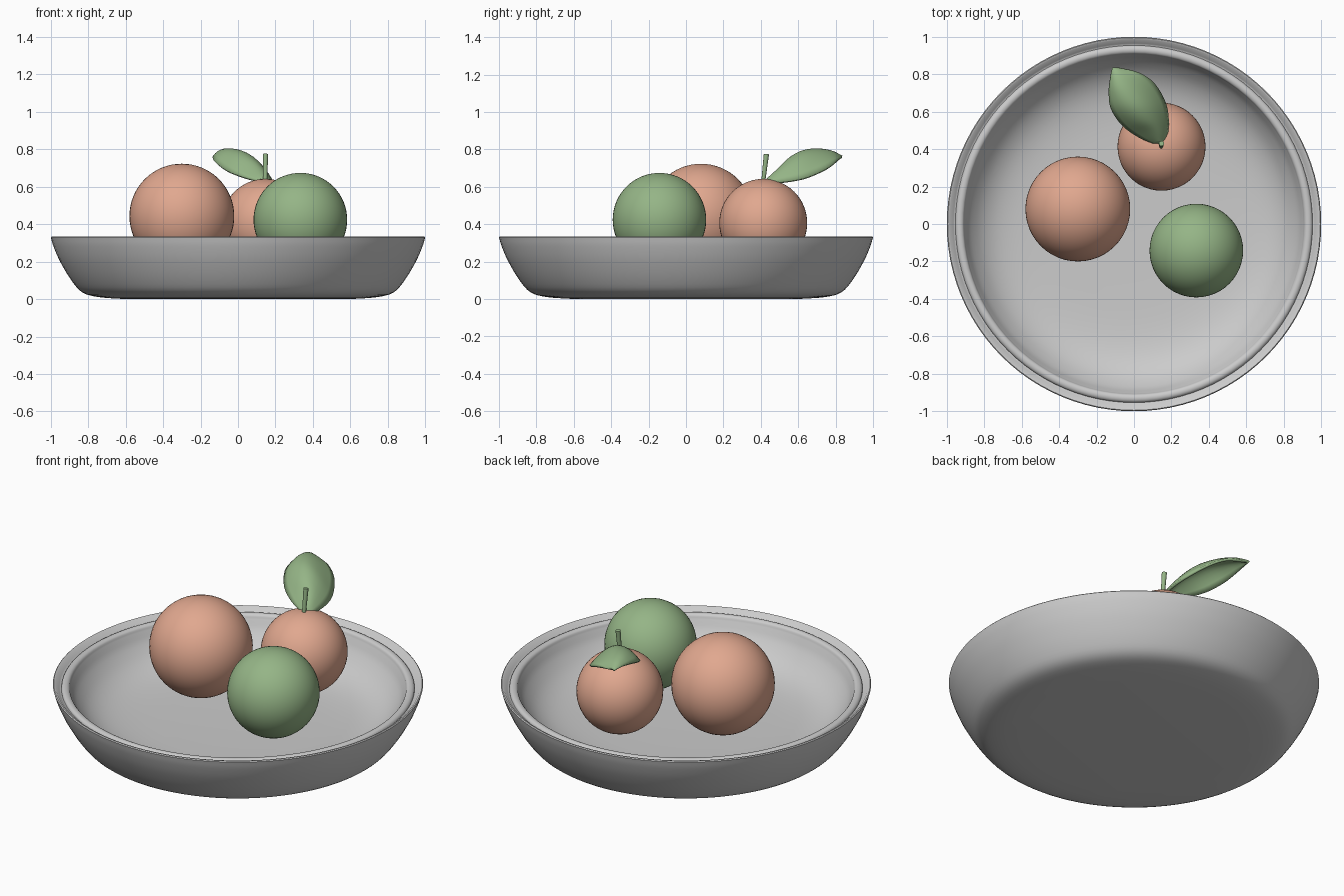
import bpy, bmesh, math
from mathutils import Vector

if "Cube" in bpy.data.objects:
    bpy.data.objects.remove(bpy.data.objects["Cube"])


def material(name, rgb):
    m = bpy.data.materials.new(name)
    m.diffuse_color = (*rgb, 1.0)
    m.use_nodes = True
    m.node_tree.nodes["Principled BSDF"].inputs["Base Color"].default_value = m.diffuse_color
    return m


GREY = material("bowl grey", (0.60, 0.60, 0.60))
PEACH = material("peach", (0.75, 0.39, 0.275))
GREEN = material("soft green", (0.30, 0.46, 0.24))


def finish(name, bm, mat, angle=35):
    bmesh.ops.recalc_face_normals(bm, faces=bm.faces)
    mesh = bpy.data.meshes.new(name)
    bm.to_mesh(mesh)
    bm.free()
    obj = bpy.data.objects.new(name, mesh)
    bpy.context.collection.objects.link(obj)
    mesh.materials.append(mat)
    bpy.ops.object.select_all(action='DESELECT')
    obj.select_set(True)
    bpy.context.view_layer.objects.active = obj
    bpy.ops.object.shade_smooth_by_angle(angle=math.radians(angle))
    return obj


def smooth_path(points, steps):
    """Curve passing through every given point."""
    p = [Vector(q) for q in points]
    p = [2 * p[0] - p[1]] + p + [2 * p[-1] - p[-2]]
    out = []
    for i in range(1, len(p) - 2):
        a, b, c, d = p[i - 1:i + 3]
        for s in range(steps):
            t = s / steps
            out.append(0.5 * (2 * b + (c - a) * t + (2 * a - 5 * b + 4 * c - d) * t * t
                              + (3 * b - a - 3 * c + d) * t ** 3))
    return out + [p[-2]]


# Bowl: outer wall, lip with groove and bead, inner wall, turned around z
outer = smooth_path([(0.60, 0.0), (0.74, 0.01), (0.83, 0.035), (0.89, 0.10),
                     (0.95, 0.20), (0.985, 0.28), (1.0, 0.33)], 4)
lip = [Vector(q) for q in [(0.995, 0.335), (0.985, 0.333), (0.965, 0.309), (0.956, 0.304)]]
bead = [Vector((0.931 + 0.023 * math.cos(a), 0.304 + 0.018 * math.sin(a)))
        for a in [math.pi * k / 8 for k in range(9)]]
inner = smooth_path([(0.904, 0.296), (0.87, 0.235), (0.80, 0.165), (0.70, 0.118),
                     (0.55, 0.095), (0.30, 0.087)], 4)
profile = [Vector((0.0, 0.004))] + outer + lip + bead + inner + [Vector((0.0, 0.085))]
bm = bmesh.new()
verts = [bm.verts.new((r, 0, z)) for r, z in profile]
edges = [bm.edges.new(pair) for pair in zip(verts, verts[1:])]
bmesh.ops.spin(bm, geom=verts + edges, cent=(0, 0, 0), axis=(0, 0, 1),
               angle=math.tau, steps=96, use_duplicate=False)
bmesh.ops.remove_doubles(bm, verts=bm.verts, dist=0.0005)
finish("bowl", bm, GREY, 40)

# Round fruits
for name, centre, radius, mat in [
        ("large_peach_fruit", (-0.30, 0.08, 0.443), 0.28, PEACH),
        ("small_peach_fruit", (0.147, 0.413, 0.407), 0.235, PEACH),
        ("green_fruit", (0.333, -0.142, 0.424), 0.25, GREEN)]:
    bm = bmesh.new()
    bmesh.ops.create_uvsphere(bm, u_segments=48, v_segments=32, radius=radius)
    bmesh.ops.translate(bm, verts=bm.verts, vec=centre)
    finish(name, bm, mat)

# Stem: slightly leaning rod that widens toward the top
low, high = Vector((0.145, 0.41, 0.60)), Vector((0.147, 0.43, 0.775))
axis = high - low
bm = bmesh.new()
bmesh.ops.create_cone(bm, cap_ends=True, segments=16, radius1=0.010, radius2=0.014,
                      depth=axis.length)
bmesh.ops.rotate(bm, verts=bm.verts, cent=(0, 0, 0),
                 matrix=axis.to_track_quat('Z', 'Y').to_matrix())
bmesh.ops.translate(bm, verts=bm.verts, vec=(low + high) / 2)
finish("stem", bm, GREEN)

# Leaf: left edge, midrib and right edge lofted into an arched blade
left = [(0.125, 0.427, 0.625), (0.03, 0.465, 0.65), (-0.06, 0.53, 0.685), (-0.12, 0.62, 0.73),
        (-0.130, 0.71, 0.755), (-0.122, 0.78, 0.762), (-0.112, 0.833, 0.758)]
rib = [(0.14, 0.432, 0.635), (0.105, 0.50, 0.695), (0.06, 0.56, 0.75), (0.02, 0.63, 0.785),
       (-0.03, 0.71, 0.795), (-0.07, 0.78, 0.785), (-0.095, 0.832, 0.76)]
right = [(0.155, 0.43, 0.62), (0.173, 0.465, 0.62), (0.18, 0.56, 0.63), (0.163, 0.65, 0.65),
         (0.105, 0.75, 0.695), (0.025, 0.805, 0.735), (-0.075, 0.828, 0.752)]
bm = bmesh.new()
ACROSS = 12
rows = []
for a, b, c in zip(*(smooth_path(line, 4) for line in (left, rib, right))):
    row = []
    for k in range(ACROSS + 1):
        t = k / ACROSS * 2 - 1
        row.append(bm.verts.new(a * t * (t - 1) / 2 + b * (1 - t * t) + c * t * (t + 1) / 2))
    rows.append(row)
for r, s in zip(rows, rows[1:]):
    for k in range(ACROSS):
        bm.faces.new((r[k], r[k + 1], s[k + 1], s[k]))
leaf = finish("leaf", bm, GREEN, 60)
thick = leaf.modifiers.new("thickness", 'SOLIDIFY')
thick.thickness = 0.014
thick.offset = 0
